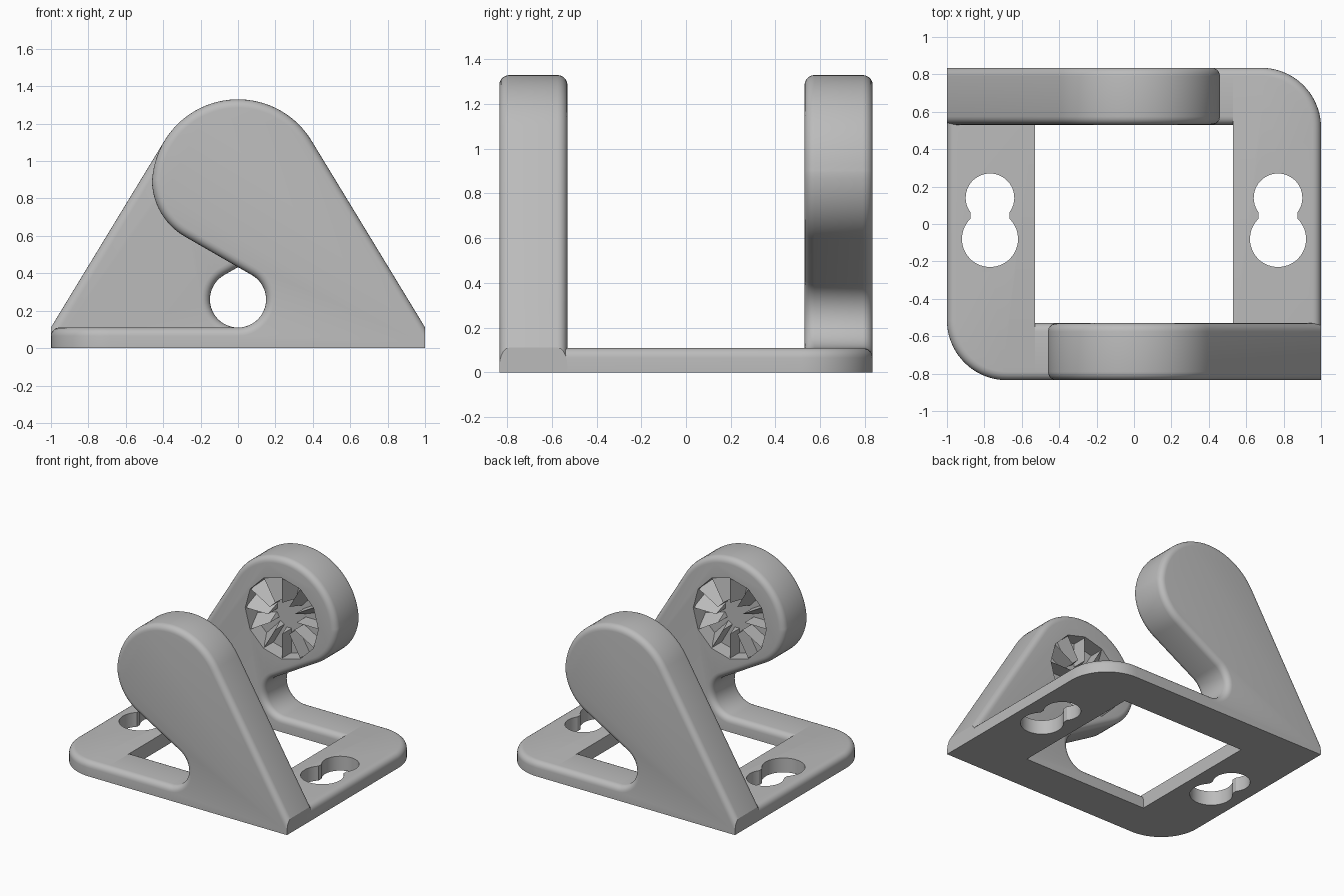
import bpy, bmesh
from math import sin, cos, radians, pi
from mathutils import Matrix, Vector

if "Cube" in bpy.data.objects:
    bpy.data.objects.remove(bpy.data.objects["Cube"], do_unlink=True)

grey = bpy.data.materials.new("plain grey")
grey.use_nodes = True
GREY = (0.5, 0.5, 0.5, 1)
grey.diffuse_color = GREY
for node in grey.node_tree.nodes:
    if node.type == 'BSDF_PRINCIPLED':
        node.inputs["Base Color"].default_value = GREY

OUTER, INNER, THICK, ROUND = 0.835, 0.53, 0.11, 0.045
HUB_Z, SOCKET_R, SOCKET_DEPTH, TEETH = 0.87, 0.31, 0.12, 12
UPRIGHT = Matrix.Rotation(pi / 2, 4, 'X')
HALF_TURN = Matrix.Rotation(pi, 4, 'Z')


def arc(cx, cy, r, start, end, n):
    angles = [radians(start + (end - start) * i / n) for i in range(n + 1)]
    return [(cx + r * cos(a), cy + r * sin(a)) for a in angles]


def finish(bm, name, matrix):
    bmesh.ops.recalc_face_normals(bm, faces=bm.faces)
    bm.transform(matrix)
    mesh = bpy.data.meshes.new(name)
    bm.to_mesh(mesh)
    bm.free()
    mesh.materials.append(grey)
    obj = bpy.data.objects.new(name, mesh)
    bpy.context.collection.objects.link(obj)
    return obj


def solid(name, outline, low, high, matrix=Matrix(), rounded=(), cuts=()):
    """Extrude an outline, round the rims at given levels, trim by planes."""
    bm = bmesh.new()
    cap = bm.faces.new([bm.verts.new((u, v, low)) for u, v in outline])
    ext = bmesh.ops.extrude_face_region(bm, geom=[cap], use_keep_orig=True)
    top = [g for g in ext["geom"] if isinstance(g, bmesh.types.BMVert)]
    bmesh.ops.translate(bm, verts=top, vec=(0, 0, high - low))
    bmesh.ops.recalc_face_normals(bm, faces=bm.faces)
    rims = [e for e in bm.edges
            if any(all(abs(v.co.z - w) < 1e-4 for v in e.verts) for w in rounded)]
    if rims:
        bmesh.ops.bevel(bm, geom=rims, offset=ROUND, offset_type='OFFSET',
                        segments=5, profile=0.5, affect='EDGES', clamp_overlap=False)
    for point, normal in cuts:
        cut = bmesh.ops.bisect_plane(
            bm, geom=bm.verts[:] + bm.edges[:] + bm.faces[:], dist=1e-5,
            plane_co=point, plane_no=normal, clear_outer=True)
        rim = [g for g in cut["geom_cut"] if isinstance(g, bmesh.types.BMEdge)]
        bmesh.ops.edgeloop_fill(bm, edges=rim)
    return finish(bm, name, matrix)


def activate(obj):
    bpy.ops.object.select_all(action='DESELECT')
    obj.select_set(True)
    bpy.context.view_layer.objects.active = obj


def carve(obj, cutter):
    mod = obj.modifiers.new("carve", 'BOOLEAN')
    mod.operation, mod.solver, mod.object = 'DIFFERENCE', 'EXACT', cutter
    activate(obj)
    bpy.ops.object.modifier_apply(modifier=mod.name)
    bpy.data.objects.remove(cutter, do_unlink=True)


def smooth(obj):
    activate(obj)
    bpy.ops.object.shade_smooth_by_angle(angle=radians(25))


def teeth(name, matrix):
    """Ring of radial ratchet wedges standing on the socket floor."""
    bm = bmesh.new()
    floor, crest = INNER + SOCKET_DEPTH + 0.01, INNER + 0.005
    for i in range(TEETH):
        a = 2 * pi * i / TEETH
        out, side = Vector((cos(a), sin(a), 0)), Vector((-sin(a), cos(a), 0))
        hub = Vector((0, HUB_Z, 0))
        ends = []
        for r, width in ((0.12, 0.045), (SOCKET_R - 0.005, 0.09)):
            base = hub + out * r
            ends.append([bm.verts.new(base + Vector((0, 0, floor))),
                         bm.verts.new(base + side * width + Vector((0, 0, floor))),
                         bm.verts.new(base + Vector((0, 0, crest)))])
        bm.faces.new(ends[0])
        bm.faces.new(ends[1])
        for j in range(3):
            k = (j + 1) % 3
            bm.faces.new((ends[0][j], ends[0][k], ends[1][k], ends[1][j]))
    return finish(bm, name, matrix)


# Outline of an upright arm, running past its trimmed ends
arm_outline = ([(-0.7, -0.2), (1.189, -0.2)]
               + arc(0, HUB_Z, 0.46, 31.3, 176, 36)
               + arc(-0.11, 0.9, 0.35, 181, 240, 14)
               + arc(0, 0.26, 0.15, 60, -90, 20)
               + [(-0.7, THICK)])
arm_cuts = [((1, 0, 0), (1, 0, 0)), ((-INNER, 0, 0), (-1, 0, 0)), ((0, 0, 0), (0, -1, 0))]

# Outline of a base rail with one rounded corner
rail_outline = ([(0.4, -0.9), (1, -0.9)]
                + arc(0.68, OUTER - 0.32, 0.32, 0, 90, 20)
                + [(0.4, OUTER)])
rail_cuts = [((INNER, 0, 0), (-1, 0, 0)), ((0, -0.6, 0), (0, -1, 0))]

# Keyhole: a large and a small circle joined by a short neck
keyhole = arc(0, -0.08, 0.15, 134.4, 405.6, 40) + arc(0, 0.14, 0.13, -36.1, 216.1, 36)

for arm_name, rail_name, side, turn in (("front", "left", 1, Matrix()),
                                        ("back", "right", -1, HALF_TURN)):
    place = turn @ UPRIGHT
    # Arm with a toothed socket on its inner face
    arm = solid(arm_name + "_arm", arm_outline, INNER, OUTER, place,
                (INNER, OUTER), arm_cuts)
    socket = solid("socket_cutter", arc(0, HUB_Z, SOCKET_R, 0, 330, TEETH - 1),
                   INNER - 0.1, INNER + SOCKET_DEPTH, place)
    carve(arm, socket)
    smooth(arm)
    teeth(arm_name + "_socket_teeth", place)
    # Base rail with a screw keyhole
    rail = solid(rail_name + "_rail", rail_outline, 0, THICK, turn, (THICK,), rail_cuts)
    hole = solid("keyhole_cutter", keyhole, -0.1, 0.3,
                 Matrix.Translation((0.77 * side, 0, 0)))
    carve(rail, hole)
    smooth(rail)
